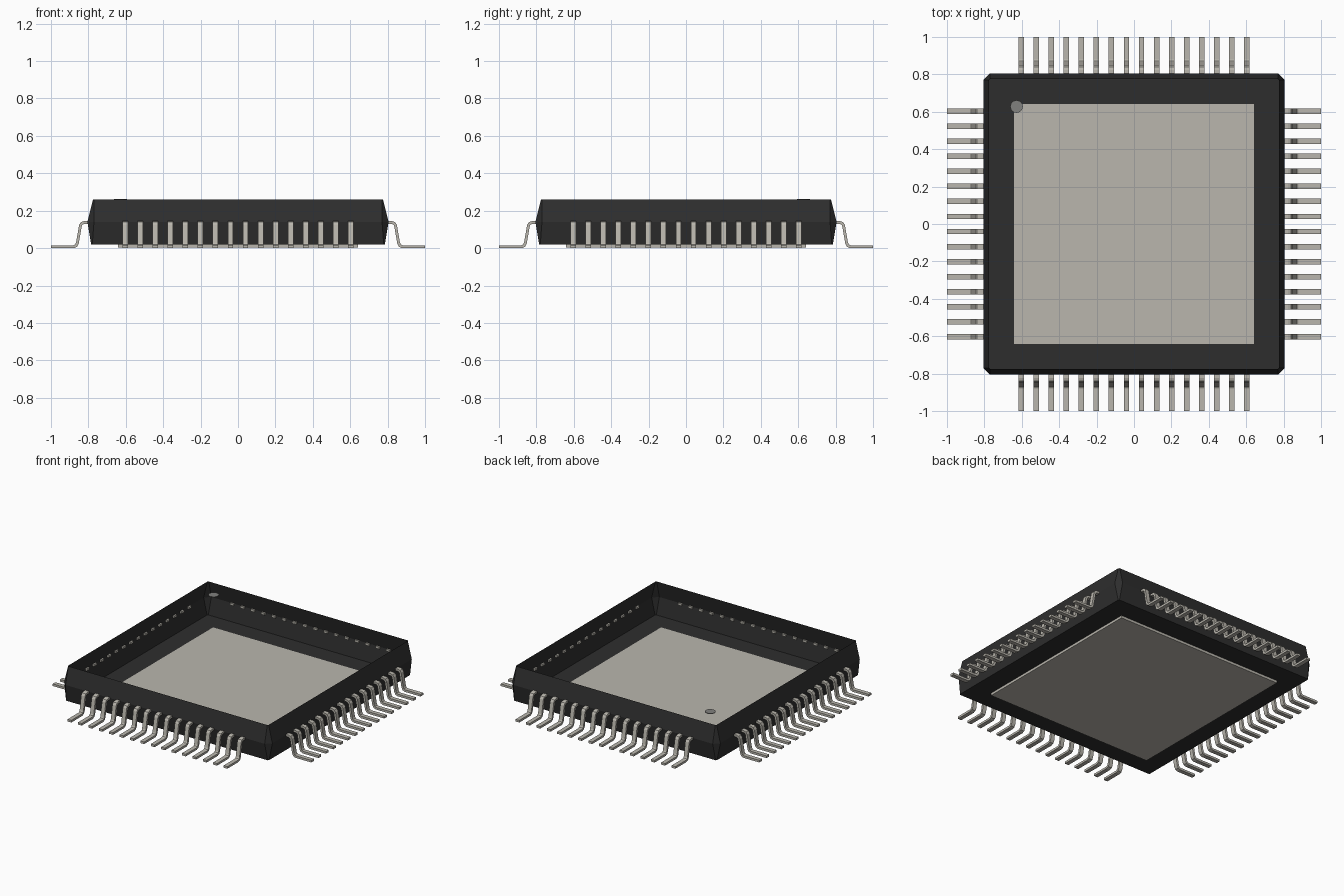
import bpy, bmesh, math
from mathutils import Matrix, Vector

cube = bpy.data.objects.get("Cube")
if cube:
    bpy.data.objects.remove(cube, do_unlink=True)


def material(name, color):
    m = bpy.data.materials.new(name)
    m.use_nodes = True
    m.diffuse_color = (*color, 1)
    m.node_tree.nodes["Principled BSDF"].inputs["Base Color"].default_value = (*color, 1)
    return m


BLACK = material("black plastic", (0.027, 0.027, 0.027))
METAL = material("tinned metal", (0.49, 0.47, 0.42))
GREY = material("marker grey", (0.22, 0.22, 0.21))


def finish(bm, name, mat):
    mesh = bpy.data.meshes.new(name)
    bm.to_mesh(mesh)
    bm.free()
    mesh.materials.append(mat)
    ob = bpy.data.objects.new(name, mesh)
    bpy.context.collection.objects.link(ob)
    return ob


def square_ring(bm, half, cut, z):
    """Square loop with chamfered corners."""
    verts = []
    for k in range(4):
        rot = Matrix.Rotation(k * math.pi / 2, 3, "Z")
        for x, y in ((half, half - cut), (half - cut, half)):
            verts.append(bm.verts.new(rot @ Vector((x, y, z))))
    return verts


# Housing: open-topped shell, widest at the pin line
bm = bmesh.new()
rings = [square_ring(bm, *r) for r in
         ((0.785, 0.006, 0.02), (0.805, 0.035, 0.14), (0.775, 0.006, 0.26))]
bm.faces.new(rings[0][::-1])
for low, high in zip(rings, rings[1:]):
    for i in range(8):
        j = (i + 1) % 8
        bm.faces.new((low[i], low[j], high[j], high[i]))
finish(bm, "housing", BLACK)

# Thermal pad, just showing through the floor
bm = bmesh.new()
bmesh.ops.create_cube(bm, size=1, matrix=Matrix.Translation((0, 0, 0.0135))
                      @ Matrix.Diagonal((1.285, 1.285, 0.021, 1)))
finish(bm, "thermal_pad", METAL)

# Corner marker disc level with the rim
bm = bmesh.new()
bmesh.ops.create_cone(bm, cap_ends=True, segments=12, radius1=0.034, radius2=0.034,
                      depth=0.004, matrix=Matrix.Translation((-0.628, 0.628, 0.26)))
finish(bm, "corner_marker", GREY)

# Gull-wing pins: one bent strip repeated along each side
PATH = [(0.792, 0.137), (0.822, 0.137), (0.835, 0.133), (0.842, 0.122),
        (0.859, 0.026), (0.866, 0.013), (0.879, 0.0075), (1.0, 0.0075)]
COUNT, PITCH, WIDTH = 16, 0.0805, 0.029

for k, side in enumerate(("left", "back", "right", "front")):
    bm = bmesh.new()
    for n in range(COUNT):
        y = (n - (COUNT - 1) / 2) * PITCH
        pairs = [[bm.verts.new((x, y + s * WIDTH / 2, z)) for s in (-1, 1)]
                 for x, z in PATH]
        for (a, b), (c, d) in zip(pairs, pairs[1:]):
            bm.faces.new((a, c, d, b))
    row = finish(bm, side + "_pins", METAL)
    row.rotation_euler.z = k * math.pi / 2
    solid = row.modifiers.new("thickness", "SOLIDIFY")
    solid.thickness = 0.015
    solid.offset = 0
    solid.use_even_offset = True
